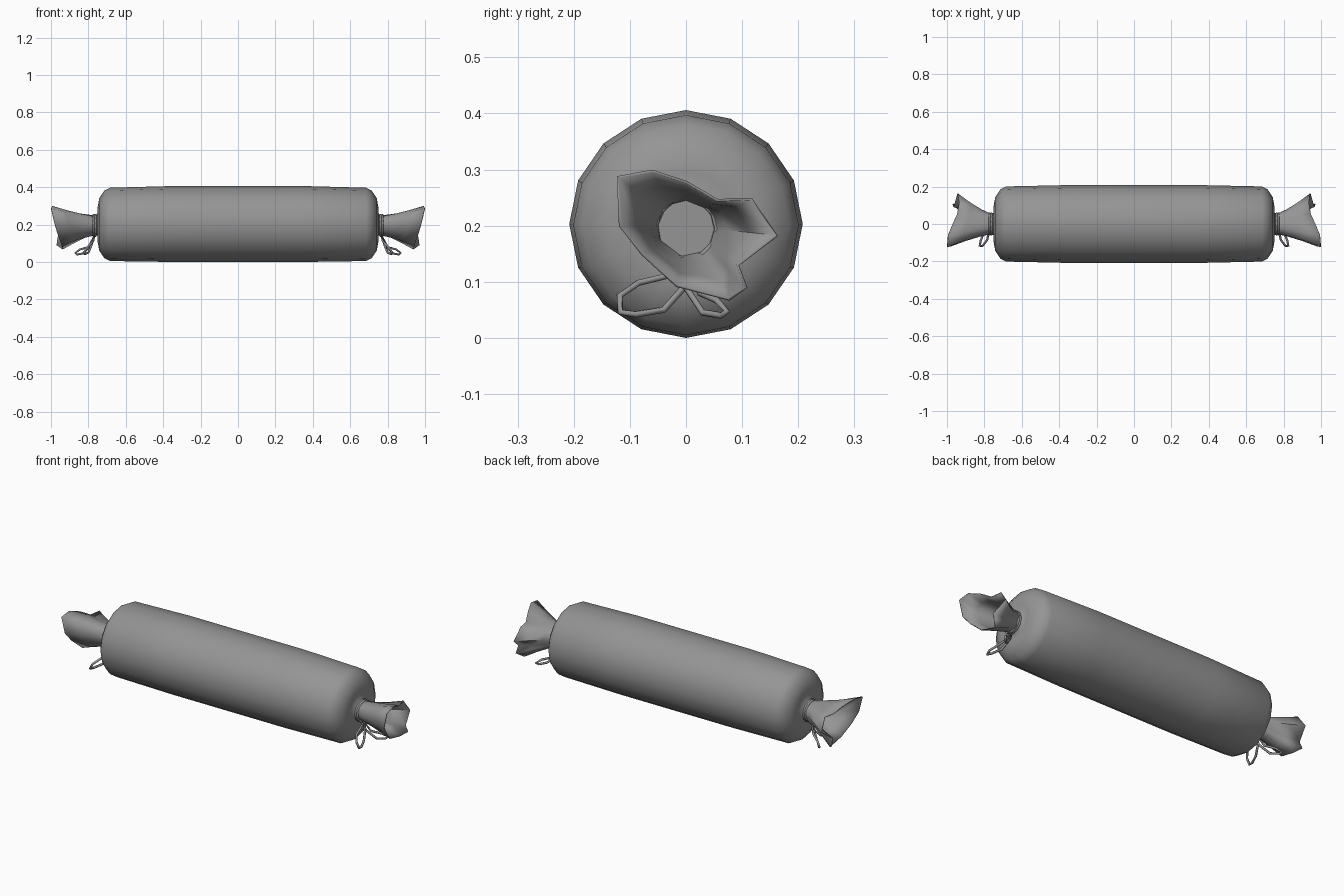
import bpy, bmesh, math
from mathutils import Vector

cube = bpy.data.objects.get("Cube")
if cube:
    bpy.data.objects.remove(cube, do_unlink=True)

grey = bpy.data.materials.new("wrapper_grey")
grey.use_nodes = True
COLOR = (0.3, 0.3, 0.3, 1)
grey.diffuse_color = COLOR
grey.node_tree.nodes["Principled BSDF"].inputs["Base Color"].default_value = COLOR


def loft(name, rings, cap_start=False, smooth=60):
    """Skin equal-length rings of points into one object."""
    bm = bmesh.new()
    loops = [[bm.verts.new(p) for p in ring] for ring in rings]
    n = len(loops[0])
    for a, b in zip(loops, loops[1:]):
        for i in range(n):
            j = (i + 1) % n
            bm.faces.new((a[i], a[j], b[j], b[i]))
    if cap_start:
        bm.faces.new(loops[0][::-1])
    bmesh.ops.recalc_face_normals(bm, faces=bm.faces)
    mesh = bpy.data.meshes.new(name)
    bm.to_mesh(mesh)
    bm.free()
    mesh.materials.append(grey)
    obj = bpy.data.objects.new(name, mesh)
    bpy.context.collection.objects.link(obj)
    bpy.ops.object.select_all(action="DESELECT")
    obj.select_set(True)
    bpy.context.view_layer.objects.active = obj
    bpy.ops.object.shade_smooth_by_angle(angle=math.radians(smooth))
    return obj


def circle(x, ry, rz, cy, cz, n):
    turn = math.tau / n
    return [(x, cy + ry * math.sin(i * turn), cz + rz * math.cos(i * turn)) for i in range(n)]


def cord(name, points, cyclic):
    """Thin round string along a path."""
    curve = bpy.data.curves.new(name, "CURVE")
    curve.dimensions = "3D"
    curve.bevel_depth = 0.006
    curve.bevel_resolution = 1
    spline = curve.splines.new("POLY")
    spline.points.add(len(points) - 1)
    for p, co in zip(spline.points, points):
        p.co = (*co, 1)
    spline.use_cyclic_u = cyclic
    curve.materials.append(grey)
    obj = bpy.data.objects.new(name, curve)
    bpy.context.collection.objects.link(obj)


# Padded roll: x, radius, height of the ring centre
half = [(0.35, 0.203, 0.203), (0.685, 0.196, 0.201), (0.715, 0.18, 0.201),
        (0.742, 0.14, 0.201), (0.75, 0.095, 0.2), (0.745, 0.065, 0.2), (0.765, 0.048, 0.198)]
profile = [(-x, r, z) for x, r, z in reversed(half)] + [(0, 0.203, 0.203)] + half
loft("roll_body", [circle(x, r * 1.025, r, 0, z, 16) for x, r, z in profile], smooth=80)

# Frilled mouth of the twisted wrapper, clockwise from the top corner
RIM = [(1.0, -0.12, 0.285), (0.995, -0.06, 0.295), (0.97, 0.0, 0.275), (0.945, 0.055, 0.243),
       (0.935, 0.115, 0.245), (0.945, 0.16, 0.183), (0.965, 0.09, 0.13), (0.97, 0.105, 0.09),
       (0.94, 0.075, 0.07), (0.945, -0.015, 0.095), (0.965, -0.075, 0.15), (0.98, -0.115, 0.2)]

# String loops hanging below each neck
LONG_LOOP = [(0.77, 0, 0.135), (0.775, -0.035, 0.11), (0.785, -0.085, 0.098), (0.81, -0.118, 0.075),
             (0.825, -0.117, 0.046), (0.82, -0.09, 0.042), (0.80, -0.04, 0.05), (0.785, -0.008, 0.085)]
SHORT_LOOP = [(0.77, 0, 0.135), (0.80, 0.025, 0.08), (0.845, 0.055, 0.067), (0.87, 0.073, 0.048),
              (0.86, 0.063, 0.04), (0.83, 0.03, 0.045), (0.785, 0.0, 0.09)]

for side, s in (("left", 1), ("right", -1)):
    def flip(points):
        return [(s * p[0], p[1], p[2]) for p in points]

    neck = []
    for x, y, z in RIM:
        out = Vector((y, z - 0.185)).normalized() * 0.05
        neck.append(Vector((0.765, out.x, 0.195 + out.y)))
    rings = []
    for t, spread in ((0, 0), (0.3, 0.22), (0.65, 0.58), (1, 1)):
        ring = []
        for a, b in zip(neck, RIM):
            p = a.lerp(Vector(b), spread)
            p.x = a.x + (b[0] - a.x) * t
            ring.append(p)
        rings.append(flip(ring))
    frill = loft(side + "_frill", rings, cap_start=True)
    shell = frill.modifiers.new("thin_wrapper", "SOLIDIFY")
    shell.thickness = 0.005
    shell.offset = -1

    # Tied string: two wraps and a bow
    for k, x in enumerate((0.762, 0.772)):
        cord(f"{side}_string_wrap_{k + 1}", flip(circle(x, 0.056, 0.056, 0, 0.195, 12)), True)
    cord(side + "_long_bow_loop", flip(LONG_LOOP), True)
    cord(side + "_short_bow_loop", flip(SHORT_LOOP), True)
